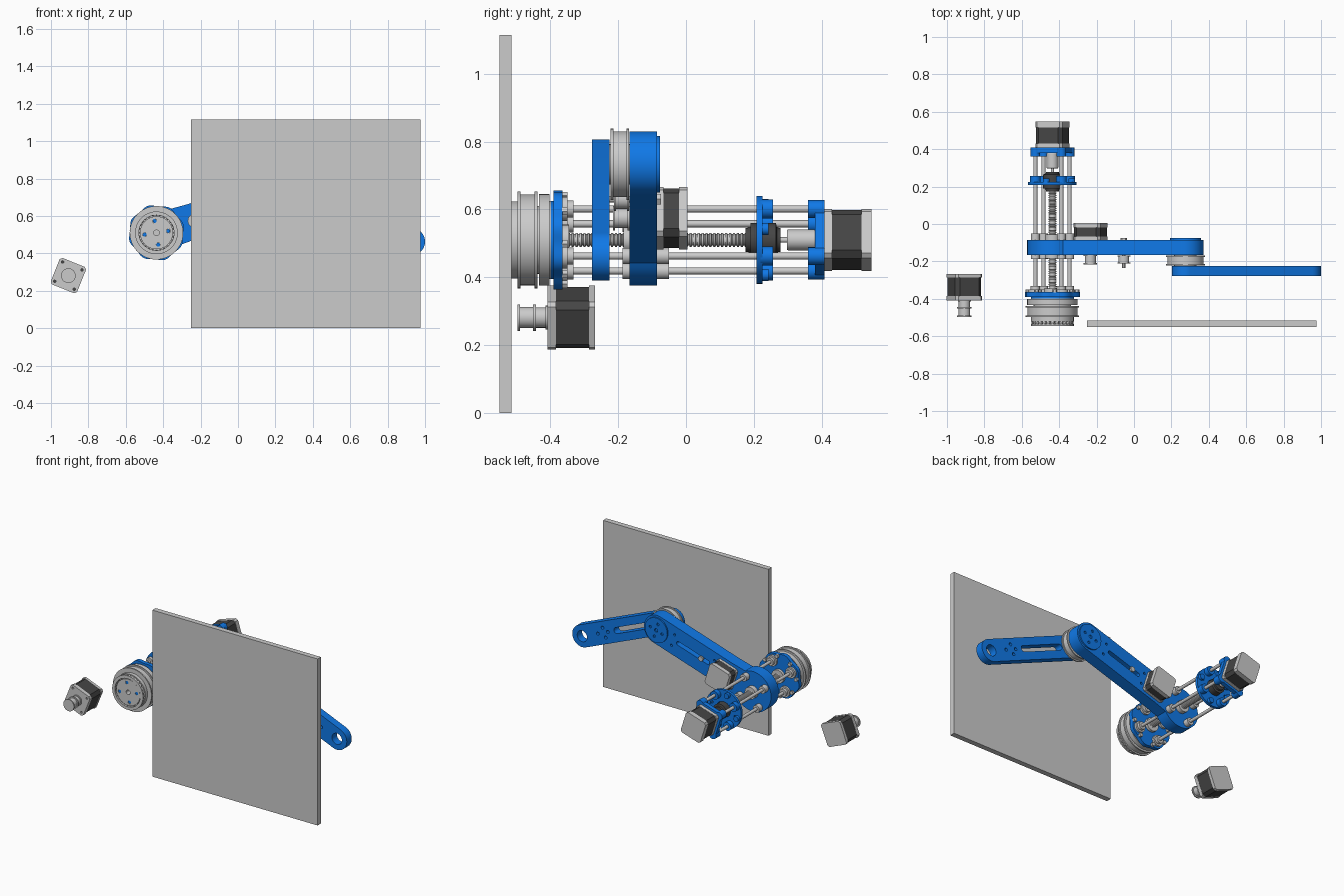
import bpy, bmesh
from math import pi, cos, sin, radians, hypot

if "Cube" in bpy.data.objects:
    bpy.data.objects.remove(bpy.data.objects["Cube"])


def material(name, rgb):
    m = bpy.data.materials.new(name)
    m.diffuse_color = (*rgb, 1)
    m.use_nodes = True
    m.node_tree.nodes["Principled BSDF"].inputs["Base Color"].default_value = m.diffuse_color
    return m


BLUE = material("blue_plastic", (0.005, 0.19, 0.8))
DARK = material("dark_metal", (0.06, 0.06, 0.06))


def finish(ob, mat, angle=30):
    if mat:
        ob.data.materials.append(mat)
    bpy.ops.object.select_all(action='DESELECT')
    bpy.context.view_layer.objects.active = ob
    ob.select_set(True)
    bpy.ops.object.shade_smooth_by_angle(angle=radians(angle))
    return ob


# Outlines drawn in the front (x, z) plane
def arc(r, u=0, v=0, a0=0, a1=360, n=24):
    full = abs(a1 - a0) == 360
    k = n if full else n - 1
    return [(u + r * cos(radians(a0 + (a1 - a0) * i / k)),
             v + r * sin(radians(a0 + (a1 - a0) * i / k))) for i in range(n)]


def slot(u0, u1, r, v=0):
    return arc(r, u0, v, 90, 270, 12) + arc(r, u1, v, -90, 90, 12)


def square(h, c):
    return [p for sx, sy in ((1, 1), (-1, 1), (-1, -1), (1, -1))
            for p in ([(sx * h, sy * (h - c)), (sx * (h - c), sy * h)][::sx * sy])]


# Flat part: outline with holes, extruded from y0 to y1 and turned in its plane
def plate(name, outline, y0, y1, pos, turn=0, mat=None, holes=()):
    cu = bpy.data.curves.new(name, 'CURVE')
    cu.dimensions = '2D'
    cu.fill_mode = 'BOTH'
    cu.extrude = (y1 - y0) / 2
    for pts in (outline, *holes):
        s = cu.splines.new('POLY')
        s.points.add(len(pts) - 1)
        for p, (u, v) in zip(s.points, pts):
            p.co = (u, v, 0, 1)
        s.use_cyclic_u = True
    ob = bpy.data.objects.new(name, cu)
    bpy.context.collection.objects.link(ob)
    ob.location = (pos[0], (y0 + y1) / 2, pos[1])
    ob.rotation_euler = (pi / 2, -radians(turn), 0)
    bpy.ops.object.select_all(action='DESELECT')
    bpy.context.view_layer.objects.active = ob
    ob.select_set(True)
    bpy.ops.object.convert(target='MESH')
    return finish(bpy.context.object, mat)


# Turned part: (radius, y) profile spun about a y-parallel axis
def lathe(name, profile, pos, mat=None, n=32):
    bm = bmesh.new()
    rings = [[bm.verts.new((r * cos(2 * pi * i / n), y, r * sin(2 * pi * i / n)))
              for i in range(n)] for r, y in profile]
    for a, b in zip(rings, rings[1:]):
        for i in range(n):
            bm.faces.new((a[i], a[(i + 1) % n], b[(i + 1) % n], b[i]))
    bm.faces.new(rings[0])
    bm.faces.new(rings[-1])
    bmesh.ops.recalc_face_normals(bm, faces=bm.faces)
    me = bpy.data.meshes.new(name)
    bm.to_mesh(me)
    bm.free()
    ob = bpy.data.objects.new(name, me)
    bpy.context.collection.objects.link(ob)
    ob.location = (pos[0], 0, pos[1])
    return finish(ob, mat)


def cyl(name, r, y0, y1, pos, mat=None, n=24):
    return lathe(name, [(r, y0), (r, y1)], pos, mat, n)


def pulley(name, r, y0, y1, pos, groove, t=0.009):
    return lathe(name, [(r, y0), (r, y0 + t), (groove, y0 + t), (groove, y1 - t),
                        (r, y1 - t), (r, y1)], pos, n=48)


def motor(name, pos, turn, y0, y1, front=0.022, back=0.03):
    holes = [arc(0.007, u, v, n=10) for u in (-.056, .056) for v in (-.056, .056)]
    plate(name + "_front_cap", square(.076, .012), y0, y0 + front, pos, turn, None, holes)
    plate(name + "_body", square(.075, .02), y0 + front - .004, y1 - back, pos, turn, DARK)
    plate(name + "_rear_cap", square(.076, .012), y1 - back, y1, pos, turn)


def place(origin, turn, u, v=0):
    a = radians(turn)
    return (origin[0] + u * cos(a) - v * sin(a), origin[1] + u * sin(a) + v * cos(a))


COLUMN, ELBOW, HAND = (-.436, .51), (.275, .733), (.927, .463)
T1, T2 = 17.5, -22.5
L1 = hypot(ELBOW[0] - COLUMN[0], ELBOW[1] - COLUMN[1])
L2 = hypot(HAND[0] - ELBOW[0], HAND[1] - ELBOW[1])
rods = [(.103 * cos(radians(a)), .103 * sin(radians(a))) for a in (45, 135, 225, 315)]

# Back board
plate("board", [(-.25, 0), (.975, 0), (.975, 1.115), (-.25, 1.115)], -.55, -.515, (0, 0))

# Rotating base: thrust bearing, drive pulley, collar
bolt_holes = [arc(.011, .064 * cos(a * pi / 2 + .15), .064 * sin(a * pi / 2 + .15), n=12) for a in range(4)]
plate("bearing_cover", arc(.088, n=48), -.54, -.49, COLUMN, 0, None, bolt_holes + [arc(.015)])
plate("bearing_outer_race", arc(.114, n=48), -.546, -.535, COLUMN, 0, None, [arc(.094, n=48)])
plate("bearing_inner_race", arc(.114, n=48), -.52, -.495, COLUMN, 0, None, [arc(.085, n=48)])
for i in range(28):
    a = 2 * pi * i / 28
    lathe("bearing_ball", [(.011 * sin(k * pi / 6) + 1e-4, -.5275 - .011 * cos(k * pi / 6)) for k in range(7)],
          (COLUMN[0] + .102 * cos(a), COLUMN[1] + .102 * sin(a)), n=10)
for i in range(4):
    a = i * pi / 2 + .15
    cyl("cover_bolt", .0105, -.538, -.49, (COLUMN[0] + .064 * cos(a), COLUMN[1] + .064 * sin(a)), BLUE, 12)
pulley("base_pulley", .143, -.497, -.438, COLUMN, .134)
lathe("base_collar", [(.1, -.44), (.1, -.433), (.135, -.433), (.135, -.402), (.115, -.402), (.115, -.398)], COLUMN, n=48)
cyl("base_spacer", .115, -.4, -.388, COLUMN, BLUE, 48)
wavy = [((.146 + .005 * cos(8 * a)) * cos(a), (.146 + .005 * cos(8 * a)) * sin(a))
        for a in [2 * pi * i / 96 for i in range(96)]]
plate("base_plate", wavy, -.39, -.364, COLUMN, T1, BLUE, [arc(.03)])
cyl("base_screw_bearing", .045, -.385, -.345, COLUMN)
for i in range(8):
    cyl("base_bolt", .013, -.366, -.349, place(COLUMN, T1 + 22.5 + 45 * i, .131), n=6)

# Column: four guide rods with clamps and bearings
for u, v in rods:
    p = place(COLUMN, T1, u, v)
    cyl("guide_rod", .0105, -.37, .39, p)
    lathe("base_rod_clamp", [(.036, -.365), (.036, -.35), (.025, -.35), (.025, -.332)], p)
    cyl("linear_bearing", .024, -.187, -.05, p)
    cyl("upper_rod_clamp", .028, .22, .256, p, BLUE)
    cyl("motor_rod_clamp", .026, .36, .385, p, BLUE)

# Lead screw, nut and coupling
thread = []
for i in range(50):
    y = -.36 + i * .0116
    thread += [(.021, y), (.021, y + .005), (.017, y + .007), (.017, y + .0105)]
lathe("lead_screw", thread, COLUMN, n=20)
cyl("screw_nut", .04, -.185, -.055, COLUMN)
lathe("shaft_coupling", [(.008, .2), (.008, .298), (.029, .298), (.031, .301), (.031, .377), (.029, .38),
                         (.008, .38), (.008, .42)], COLUMN)
lathe("upper_screw_bearing", [(.035, .175), (.037, .19), (.05, .19), (.05, .265), (.037, .268), (.035, .278)],
      COLUMN, DARK)

# Column top: bearing plate, motor mount and motor
plate("upper_plate", arc(.13, n=48), .208, .225, COLUMN, T1, BLUE,
      [arc(.052)] + [arc(.009, .09 * cos(a), .09 * sin(a), n=12) for a in (0, pi / 2, pi, 3 * pi / 2)])
for i in range(4):
    cyl("upper_plate_post", .018, .22, .243, place(COLUMN, T1 + 90 * i, .108), BLUE, 16)
lobed = [p for a in (45, 135, 225, 315) for p in
         arc(.026, .103 * cos(radians(a)), .103 * sin(radians(a)), a - 90, a + 90, 12)]
plate("motor_mount", lobed, .38, .408, COLUMN, T1, BLUE, [arc(.04)])
motor("column_motor", COLUMN, T1, .408, .547)

# Upper arm with adjusting slot
upper = (arc(.135, 0, 0, 48, 312, 36) + [(.19, -.096)] + arc(.096, L1, 0, -90, 90, 24) + [(.19, .096)])
plate("upper_arm", upper, -.166, -.085, COLUMN, T1, BLUE,
      [arc(.035), slot(.35, .58, .013)] +
      [arc(.008, u, v, n=12) for u in (.31, .62) for v in (-.04, .04)])
plate("elbow_cap", arc(.083, n=48), -.09, -.076, ELBOW, T1, BLUE,
      [arc(.012, n=16)] + [arc(.009, .045 * cos(a), .045 * sin(a), n=12) for a in (0, pi / 2, pi, 3 * pi / 2)])
cyl("elbow_shaft", .06, -.23, -.1, ELBOW)
pulley("elbow_pulley", .105, -.222, -.168, ELBOW, .097, .008)

# Forearm
forearm = arc(.073, 0, 0, 90, 270, 24) + arc(.073, L2, 0, -90, 90, 24)
plate("forearm", forearm, -.277, -.225, ELBOW, T2, BLUE,
      [arc(.037, L2), slot(.13, .43, .02)] +
      [arc(.0105, u, v, n=14) for u, v in ((.5, 0), (.53, .032), (.53, -.032), (.58, 0))])

# Arm motor with pulley, and belt idler
arm_motor = place(COLUMN, T1, .213)
motor("arm_motor", arm_motor, T1, -.087, .005, .02, .025)
cyl("arm_motor_shaft", .015, -.2, -.08, arm_motor)
pulley("arm_motor_pulley", .036, -.216, -.165, arm_motor, .029, .007)
idler = place(COLUMN, T1, .4)
pulley("idler_pulley", .035, -.212, -.168, idler, .029, .006)
cyl("idler_bolt", .01, -.235, -.08, idler, n=12)
cyl("idler_nut", .018, -.087, -.074, idler, n=6)

# Separate base motor with pulley
BASE = (-.907, .281)
motor("base_motor", BASE, -22, -.408, -.268, .024, .018)
cyl("base_motor_shaft", .03, -.45, -.4, BASE)
pulley("base_motor_pulley", .039, -.497, -.443, BASE, .031, .008)
cyl("base_motor_boss", .035, -.415, -.4, BASE)
